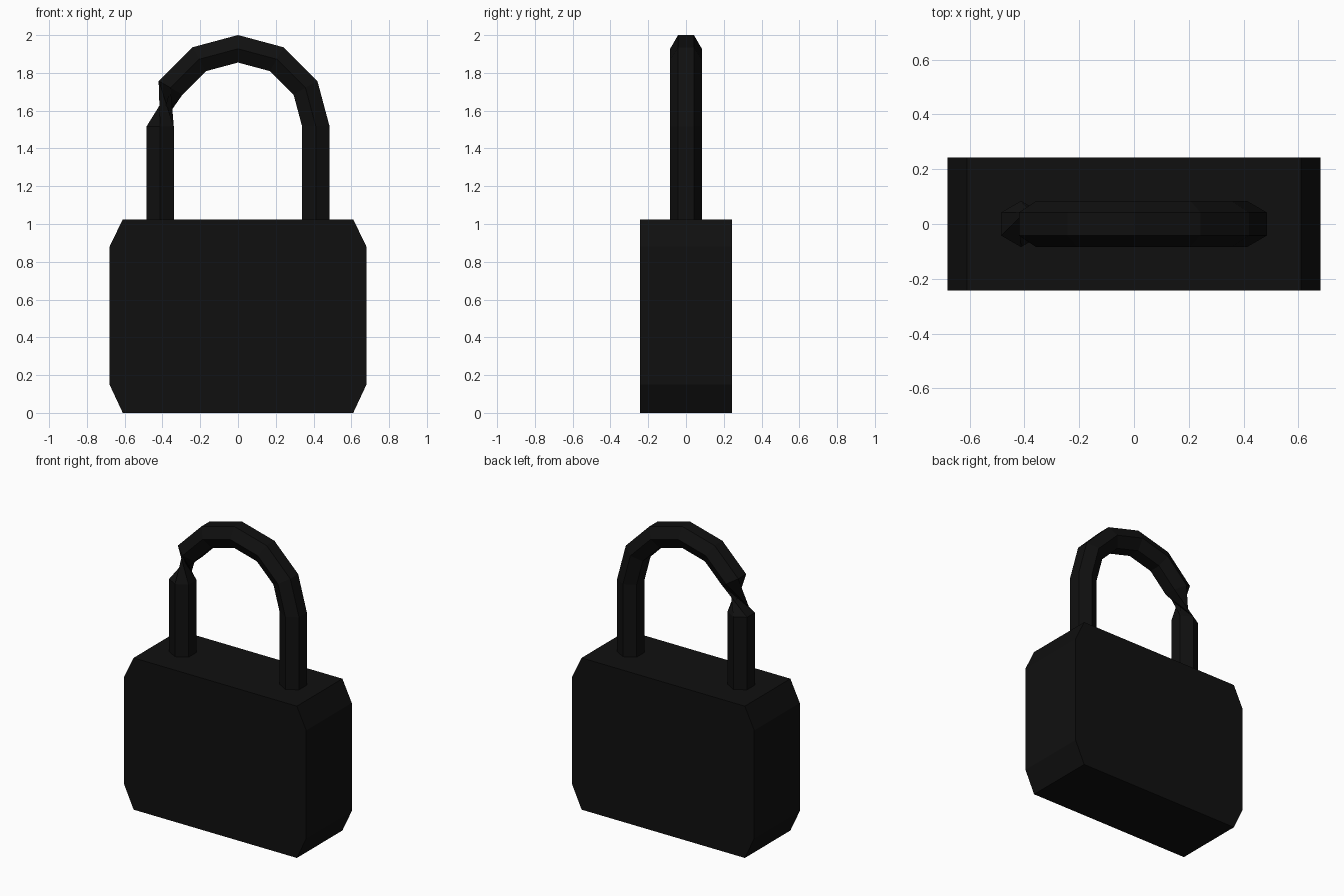
import bpy, bmesh, math
from mathutils import Vector

if "Cube" in bpy.data.objects:
    bpy.data.objects.remove(bpy.data.objects["Cube"])

black = bpy.data.materials.new("near_black")
black.diffuse_color = (0.005, 0.005, 0.005, 1)
black.use_nodes = True
black.node_tree.nodes["Principled BSDF"].inputs["Base Color"].default_value = black.diffuse_color


def finish(bm, name):
    bmesh.ops.recalc_face_normals(bm, faces=bm.faces)
    mesh = bpy.data.meshes.new(name)
    bm.to_mesh(mesh)
    bm.free()
    mesh.materials.append(black)
    obj = bpy.data.objects.new(name, mesh)
    bpy.context.collection.objects.link(obj)
    return obj


# lock body: chamfered profile pushed through the depth
half = [(0.61, 0), (0.68, 0.15), (0.68, 0.88), (0.61, 1.025)]
profile = half + [(-x, z) for x, z in reversed(half)]
bm = bmesh.new()
face = bm.faces.new([bm.verts.new((x, -0.243, z)) for x, z in profile])
new = bmesh.ops.extrude_face_region(bm, geom=[face])["geom"]
bmesh.ops.translate(bm, vec=(0, 0.486, 0),
                    verts=[v for v in new if isinstance(v, bmesh.types.BMVert)])
finish(bm, "lock_body")

# shackle: six-sided bar along two legs and a half circle
R, ARC, SPRING, N = 0.084, 0.4125, 1.515, 6
bm = bmesh.new()


def ring(centre, outward):
    verts = []
    for k in range(N):
        a = math.radians(30 + 60 * k)
        p = Vector(centre) + Vector(outward) * (R * math.cos(a)) + Vector((0, R * math.sin(a), 0))
        verts.append(bm.verts.new(p))
    return verts


rings = [ring((ARC, 0, 1.0), (1, 0, 0))]
for i in range(7):
    t = math.radians(30 * i)
    d = Vector((math.cos(t), 0, math.sin(t)))
    rings.append(ring(d * ARC + Vector((0, 0, SPRING)), d))
rings.append(ring((-ARC, 0, 1.0), (-1, 0, 0)))

for i, (a, b) in enumerate(zip(rings, rings[1:])):
    for k in range(N):
        n = (k + 1) % N
        if i == 6:
            # pinched, twisted joint above the left leg
            bm.faces.new((a[k], a[n], b[(k - 2) % N]))
            bm.faces.new((a[n], b[(k - 1) % N], b[(k - 2) % N]))
        else:
            bm.faces.new((a[k], a[n], b[n], b[k]))
bm.faces.new(rings[0])
bm.faces.new(rings[-1])
finish(bm, "shackle")
